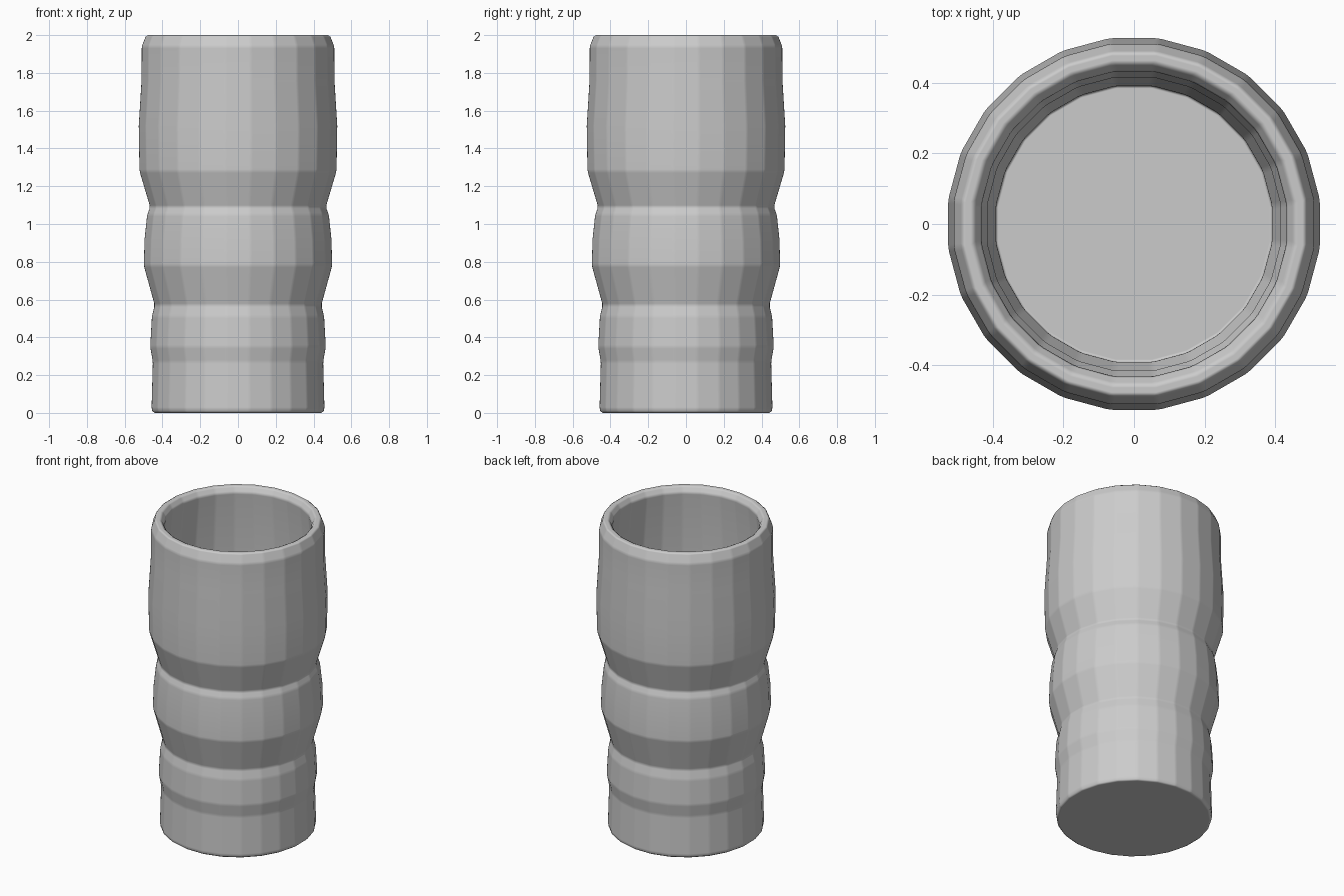
import bpy
import bmesh
import math

cube = bpy.data.objects.get("Cube")
if cube:
    bpy.data.objects.remove(cube, do_unlink=True)

SIDES = 24
WALL = 0.053

# Outer silhouette from the base to the lip: (radius, height)
outer = [(0.452, 0.0), (0.46, 0.02), (0.453, 0.27), (0.467, 0.35),
         (0.458, 0.51), (0.443, 0.57), (0.501, 0.78), (0.497, 0.92),
         (0.483, 1.05), (0.467, 1.09), (0.524, 1.28), (0.528, 1.52),
         (0.513, 1.76), (0.512, 1.94), (0.488, 2.0)]

# Rounded lip, then the inner wall follows the outer one down to the floor
lip = [(0.455, 2.0), (0.432, 1.965)]
inner = [(r - WALL, z) for r, z in reversed(outer[2:12])]
floor = [(0.395, 0.06)]


def lathe(name, profile):
    """Revolve a profile and close both ends with flat discs."""
    bm = bmesh.new()
    rings = []
    for r, z in profile:
        ring = []
        for i in range(SIDES):
            a = math.tau * (i + 0.5) / SIDES
            # flat-to-flat distance sits between the two radii
            ring.append(bm.verts.new((r * 1.004 * math.cos(a), r * 1.004 * math.sin(a), z)))
        rings.append(ring)
    for low, high in zip(rings, rings[1:]):
        for i in range(SIDES):
            j = (i + 1) % SIDES
            bm.faces.new((low[i], low[j], high[j], high[i]))
    bm.faces.new(list(reversed(rings[0])))
    bm.faces.new(rings[-1])
    bmesh.ops.recalc_face_normals(bm, faces=bm.faces[:])
    for face in bm.faces:
        face.smooth = True
    mesh = bpy.data.meshes.new(name)
    bm.to_mesh(mesh)
    bm.free()
    obj = bpy.data.objects.new(name, mesh)
    bpy.context.collection.objects.link(obj)
    return obj


# Plain grey material
grey = bpy.data.materials.new("plain_grey")
grey.use_nodes = True
colour = (0.6, 0.6, 0.6, 1.0)
grey.diffuse_color = colour
grey.node_tree.nodes["Principled BSDF"].inputs["Base Color"].default_value = colour

# Ribbed cup with softly rounded facets
cup = lathe("ribbed_cup", outer + lip + inner + floor)
cup.data.materials.append(grey)
bevel = cup.modifiers.new("soft_edges", "BEVEL")
bevel.width = 0.01
bevel.segments = 1
bevel.limit_method = "ANGLE"
bevel.angle_limit = math.radians(8)
bevel.harden_normals = True
